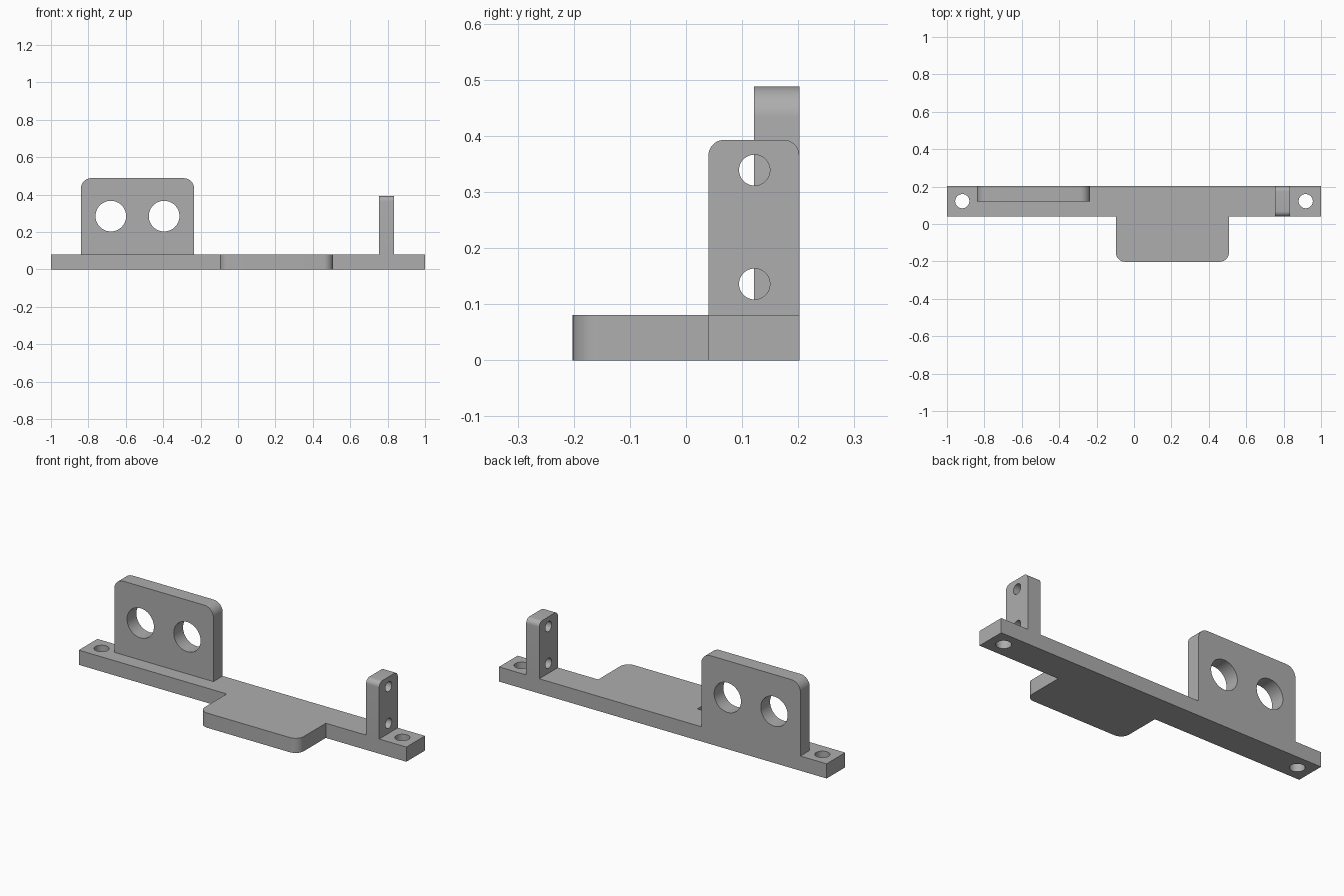
import bpy
import bmesh
from math import cos, sin, pi, radians
from mathutils import Matrix, Vector

cube = bpy.data.objects.get("Cube")
if cube:
    bpy.data.objects.remove(cube, do_unlink=True)

grey = bpy.data.materials.new("matte_grey")
grey.use_nodes = True
grey.diffuse_color = (0.42, 0.42, 0.42, 1)
grey.node_tree.nodes["Principled BSDF"].inputs["Base Color"].default_value = grey.diffuse_color

# Axis frames: profile (u, v) plus extrusion depth w mapped to world space
FLAT = Matrix.Identity(3)
FACING_FRONT = Matrix(((1, 0, 0), (0, 0, 1), (0, 1, 0)))
FACING_SIDE = Matrix(((0, 0, 1), (1, 0, 0), (0, 1, 0)))


def rounded(corners, steps=10):
    """Outline from (u, v, radius) corners, with arcs where radius > 0."""
    out = []
    for i, (u, v, r) in enumerate(corners):
        p = Vector((u, v))
        if not r:
            out.append(p)
            continue
        a = (Vector(corners[i - 1][:2]) - p).normalized() * r
        b = (Vector(corners[(i + 1) % len(corners)][:2]) - p).normalized() * r
        centre = p + a + b
        for k in range(steps + 1):
            t = k / steps * pi / 2
            out.append(centre - b * cos(t) - a * sin(t))
    return out


def circle(u, v, r, sides=48):
    return [Vector((u + r * cos(2 * pi * k / sides), v + r * sin(2 * pi * k / sides)))
            for k in range(sides)]


def prism(name, outline, low, high, frame):
    bm = bmesh.new()
    face = bm.faces.new([bm.verts.new(frame @ Vector((p.x, p.y, low))) for p in outline])
    ext = bmesh.ops.extrude_face_region(bm, geom=[face])
    verts = [g for g in ext["geom"] if isinstance(g, bmesh.types.BMVert)]
    bmesh.ops.translate(bm, verts=verts, vec=frame @ Vector((0, 0, high - low)))
    bmesh.ops.recalc_face_normals(bm, faces=bm.faces)
    mesh = bpy.data.meshes.new(name)
    bm.to_mesh(mesh)
    bm.free()
    mesh.materials.append(grey)
    obj = bpy.data.objects.new(name, mesh)
    bpy.context.collection.objects.link(obj)
    return obj


def drilled_plate(name, corners, low, high, frame, holes):
    """Extruded rounded outline with round through holes."""
    obj = prism(name, rounded(corners), low, high, frame)
    cutters = []
    for hole in holes:
        cutter = prism(name + "_drill", circle(*hole), low - 0.05, high + 0.05, frame)
        cutter.hide_render = True
        mod = obj.modifiers.new("hole", "BOOLEAN")
        mod.operation = "DIFFERENCE"
        mod.solver = "EXACT"
        mod.object = cutter
        cutters.append(cutter)
    bpy.ops.object.select_all(action="DESELECT")
    obj.select_set(True)
    bpy.context.view_layer.objects.active = obj
    for mod in list(obj.modifiers):
        bpy.ops.object.modifier_apply(modifier=mod.name)
    for cutter in cutters:
        bpy.data.objects.remove(cutter, do_unlink=True)
    bpy.ops.object.shade_smooth_by_angle(angle=radians(30))
    return obj


FRONT, BACK, DECK = 0.04, 0.202, 0.081

# Mounting bar with a rounded tongue at the front and a screw hole at each end
drilled_plate("base_bar", [
    (-1, FRONT, 0), (-0.097, FRONT, 0), (-0.097, -BACK, 0.05), (0.508, -BACK, 0.05),
    (0.508, FRONT, 0), (1, FRONT, 0), (1, BACK, 0), (-1, BACK, 0)],
    0, DECK, FLAT, [(s * 0.918, 0.122, 0.038) for s in (-1, 1)])

# Upright plate with two large round openings
drilled_plate("sensor_plate", [
    (-0.84, DECK, 0), (-0.235, DECK, 0), (-0.235, 0.488, 0.055), (-0.84, 0.488, 0.055)],
    0.121, BACK, FACING_FRONT, [(x, 0.285, 0.082) for x in (-0.68, -0.395)])

# Narrow upright tab with two small holes
drilled_plate("side_tab", [
    (FRONT, DECK, 0), (BACK, DECK, 0), (BACK, 0.393, 0.028), (FRONT, 0.393, 0.028)],
    0.754, 0.834, FACING_SIDE, [(0.122, z, 0.0275) for z in (0.136, 0.339)])
